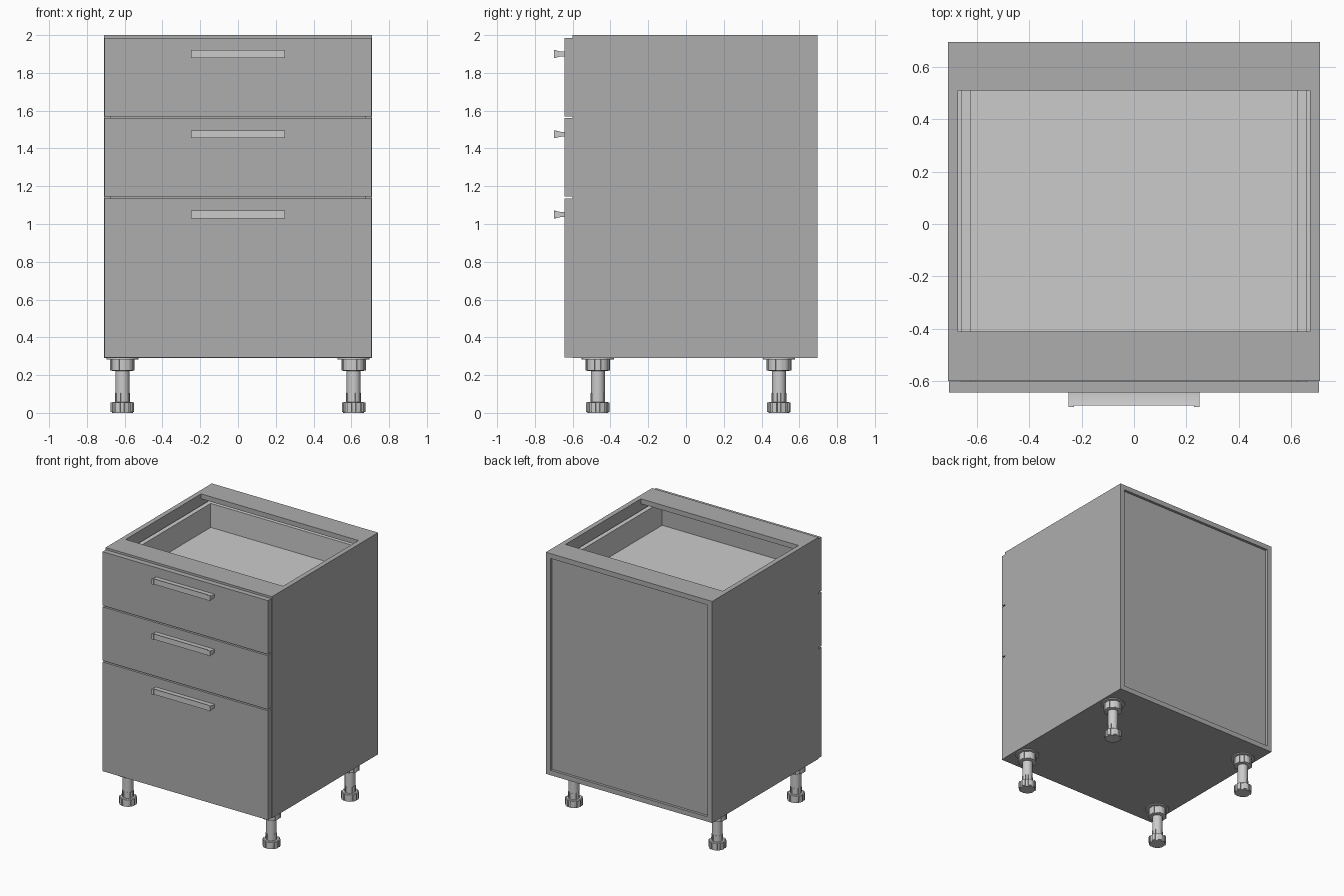
import bpy, bmesh, math

if "Cube" in bpy.data.objects:
    bpy.data.objects.remove(bpy.data.objects["Cube"])

dark = bpy.data.materials.new("cabinet_grey")
dark.diffuse_color = (0.42, 0.42, 0.42, 1)
dark.use_nodes = True
dark.node_tree.nodes["Principled BSDF"].inputs["Base Color"].default_value = dark.diffuse_color


def finish(name, bm, mat=None, smooth=False):
    bmesh.ops.recalc_face_normals(bm, faces=bm.faces)
    me = bpy.data.meshes.new(name)
    bm.to_mesh(me)
    bm.free()
    ob = bpy.data.objects.new(name, me)
    bpy.context.collection.objects.link(ob)
    if mat:
        me.materials.append(mat)
    if smooth:
        bpy.ops.object.select_all(action='DESELECT')
        ob.select_set(True)
        bpy.context.view_layer.objects.active = ob
        bpy.ops.object.shade_smooth_by_angle(angle=math.radians(35))
    return ob


def box(name, x, y, z, mat=None):
    bm = bmesh.new()
    bmesh.ops.create_cube(bm, size=1)
    for v in bm.verts:
        v.co = [r[0] if c < 0 else r[1] for c, r in zip(v.co, (x, y, z))]
    return finish(name, bm, mat)


def lathe(bm, profile, n=32):
    # closed solid of revolution about z from (radius, height) pairs
    rings = [[bm.verts.new((r * math.cos(2 * math.pi * i / n),
                            r * math.sin(2 * math.pi * i / n), z)) for i in range(n)]
             for r, z in profile]
    for a, b in zip(rings, rings[1:]):
        for i in range(n):
            j = (i + 1) % n
            bm.faces.new((a[i], a[j], b[j], b[i]))
    bm.faces.new(rings[0])
    bm.faces.new(rings[-1])


# Carcass panels
T, W, Y0, Y1, Z0, Z1 = 0.038, 0.71, -0.60, 0.695, 0.29, 2.0
I = W - T
for side, s in (("left", -1), ("right", 1)):
    box(side + "_side_panel", sorted((s * W, s * I)), (Y0, Y1), (Z0, Z1), dark)
box("bottom_panel", (-I, I), (Y0, Y1), (Z0, Z0 + T), dark)
box("front_top_rail", (-I, I), (Y0, -0.41), (Z1 - T, Z1), dark)
box("back_top_rail", (-I, I), (0.51, Y1), (Z1 - T, Z1), dark)
box("back_panel", (-I, I), (0.655, 0.675), (Z0 + T, Z1 - T), dark)


def handle(name, z):
    # flared bar: narrow at the drawer, wide at the grip, with short end blocks
    prof = [(-0.643, 0.013), (-0.662, 0.013), (-0.685, 0.018), (-0.699, 0.021)]
    bm = bmesh.new()
    xs = ((-0.25, 0), (-0.23, 0), (-0.23, 0.006), (0.23, 0.006), (0.23, 0), (0.25, 0))
    loops = []
    for x, inset in xs:
        pts = prof[:-1] + [(prof[-1][0] + inset, prof[-1][1])]
        ring = [(y, h) for y, h in pts] + [(y, -h) for y, h in reversed(pts)]
        loops.append([bm.verts.new((x, y, z + h)) for y, h in ring])
    for a, b in zip(loops, loops[1:]):
        for i in range(len(a)):
            j = (i + 1) % len(a)
            if (a[i].co - b[i].co).length + (a[j].co - b[j].co).length > 1e-5:
                bm.faces.new((a[i], a[j], b[j], b[i]))
    bm.faces.new(loops[0])
    bm.faces.new(loops[-1])
    bmesh.ops.remove_doubles(bm, verts=bm.verts, dist=1e-5)
    finish(name, bm, smooth=True)


# Drawers: front, handle, tray and runners
for name, lo, hi, base, rim in (("top", 1.57, 1.985, 1.71, 1.92),
                                ("middle", 1.145, 1.56, 1.285, 1.495),
                                ("bottom", 0.292, 1.135, 0.44, 0.65)):
    box(name + "_drawer_front", (-0.706, 0.706), (-0.643, -0.602), (lo, hi), dark)
    handle(name + "_handle", hi - 0.085)
    box(name + "_drawer_floor", (-0.625, 0.625), (-0.602, 0.56), (base, base + 0.025))
    box(name + "_drawer_back", (-0.625, 0.625), (0.56, 0.585), (base, rim))
    for side, s in (("left", -1), ("right", 1)):
        box(f"{name}_drawer_{side}_side", sorted((s * 0.66, s * 0.625)),
            (-0.602, 0.585), (base, rim))
        box(f"{name}_{side}_runner", sorted((s * I, s * 0.66)),
            (-0.59, 0.585), (base, base + 0.05))


# Adjustable legs
def leg(name, x, y):
    bm = bmesh.new()
    lathe(bm, [(0.085, 0.282), (0.085, 0.291)])                     # mounting plate
    lathe(bm, [(0.052, 0.222), (0.063, 0.225), (0.063, 0.283)])     # socket
    lathe(bm, [(0.037, 0.05), (0.037, 0.225)])                      # shaft
    lathe(bm, [(0.055, 0.0), (0.056, 0.004), (0.056, 0.054), (0.053, 0.057)])  # foot
    for k in range(8):                                              # grip and stem ribs
        a = k * math.pi / 4 + math.pi / 8
        for r0, r1, z0, z1, w in ((0.05, 0.062, 0.004, 0.055, 0.013),
                                  (0.03, 0.040, 0.05, 0.105, 0.006),
                                  (0.055, 0.067, 0.225, 0.283, 0.009)):
            vs = bmesh.ops.create_cube(bm, size=1)["verts"]
            for v in vs:
                r = r0 if v.co.x < 0 else r1
                t = 2 * w * v.co.y
                v.co = (r * math.cos(a) - t * math.sin(a),
                        r * math.sin(a) + t * math.cos(a), z0 if v.co.z < 0 else z1)
    bmesh.ops.translate(bm, verts=bm.verts, vec=(x, y, 0))
    finish(name, bm, smooth=True)


for fy, y in (("front", -0.467), ("back", 0.492)):
    for fx, x in (("left", -0.612), ("right", 0.612)):
        leg(f"{fy}_{fx}_leg", x, y)
